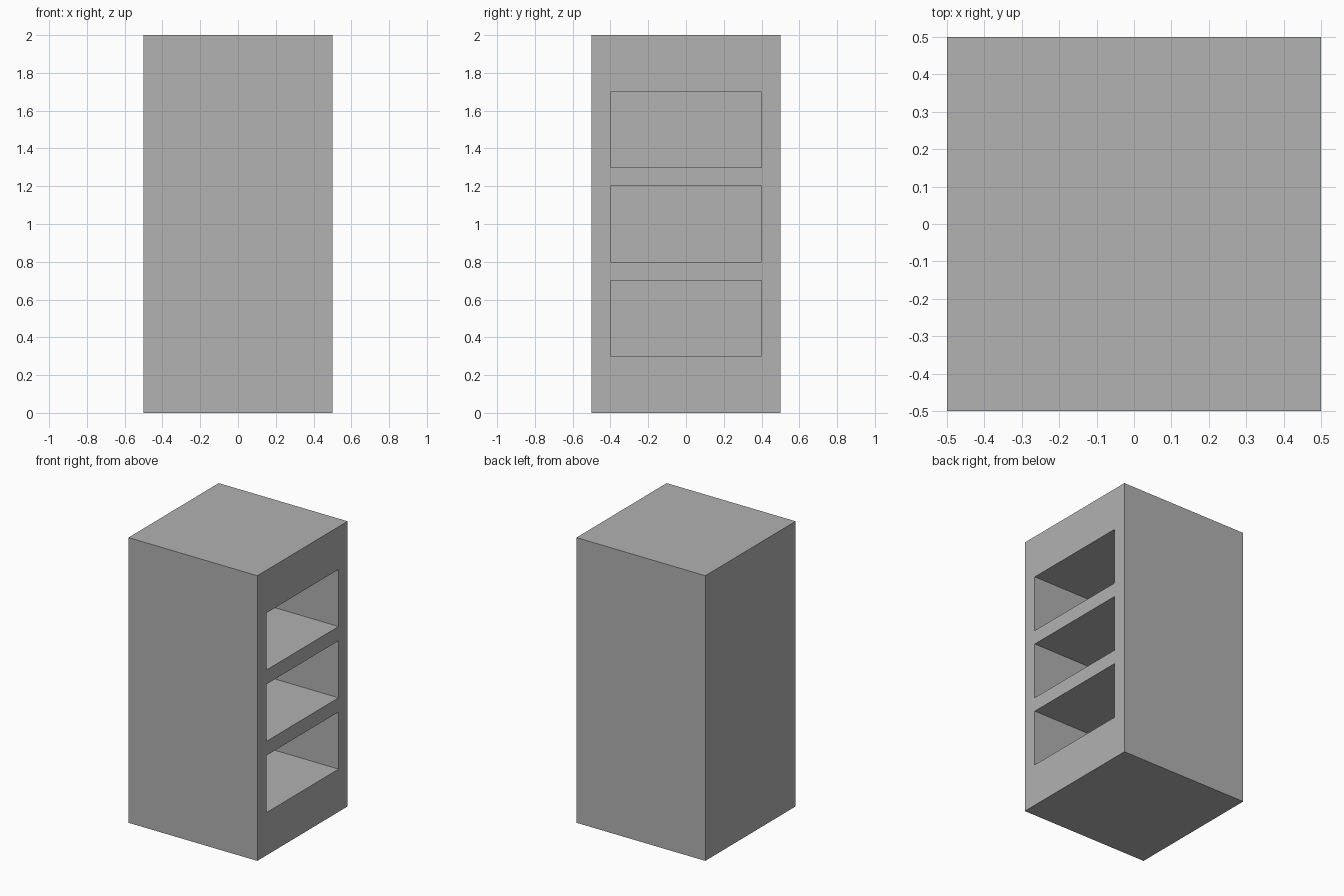
import bpy
import bmesh

cube = bpy.data.objects.get("Cube")
if cube:
    bpy.data.objects.remove(cube, do_unlink=True)

WIDTH, HEIGHT, WALL = 1.0, 2.0, 0.1
SHELF_HEIGHT, SHELF_STEP, FIRST_SHELF = 0.4, 0.5, 0.3

# Plain grey finish
grey = bpy.data.materials.new("plain_grey")
grey.use_nodes = True
colour = (0.445, 0.445, 0.445, 1.0)
grey.diffuse_color = colour
grey.node_tree.nodes["Principled BSDF"].inputs["Base Color"].default_value = colour


def box(name, low, high):
    """Add a box spanning two opposite corners."""
    bm = bmesh.new()
    bmesh.ops.create_cube(bm, size=1)
    for v in bm.verts:
        v.co = [lo if c < 0 else hi for c, lo, hi in zip(v.co, low, high)]
    mesh = bpy.data.meshes.new(name)
    bm.to_mesh(mesh)
    bm.free()
    mesh.materials.append(grey)
    obj = bpy.data.objects.new(name, mesh)
    bpy.context.collection.objects.link(obj)
    return obj


# Cabinet body
half = WIDTH / 2
cabinet = box("cabinet", (-half, -half, 0), (half, half, HEIGHT))

# Three shelf recesses, open on the left side
for i in range(3):
    z = FIRST_SHELF + i * SHELF_STEP
    cutter = box(f"shelf_recess_cutter_{i + 1}",
                 (-half + WALL, -half + WALL, z),
                 (half + WALL, half - WALL, z + SHELF_HEIGHT))
    cutter.hide_render = True
    cutter.hide_set(True)
    cut = cabinet.modifiers.new(f"shelf_recess_{i + 1}", "BOOLEAN")
    cut.operation = "DIFFERENCE"
    cut.solver = "EXACT"
    cut.object = cutter
